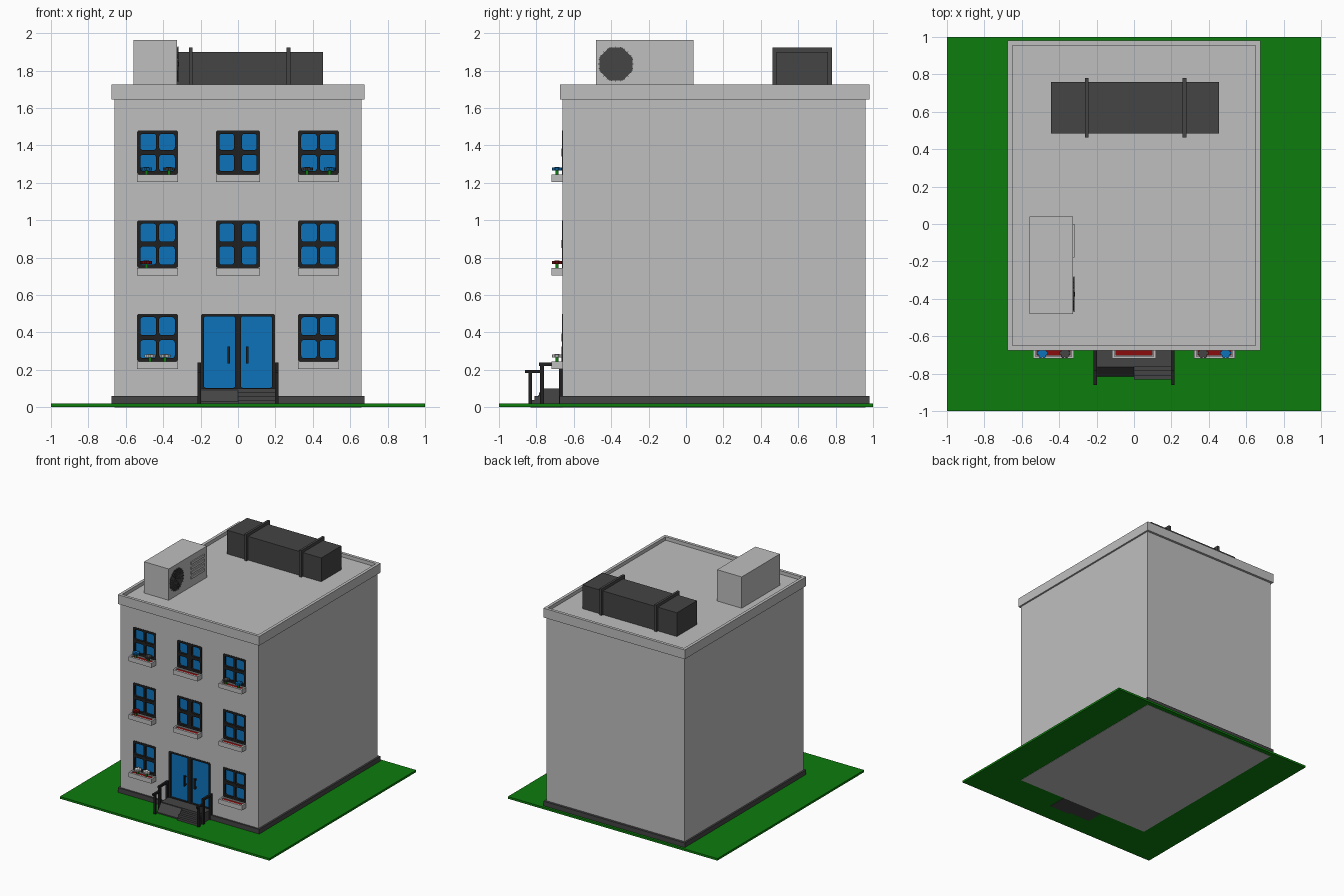
import bpy, bmesh, math
from mathutils import Matrix, Vector

cube = bpy.data.objects.get("Cube")
if cube:
    bpy.data.objects.remove(cube)


def material(name, *rgb):
    m = bpy.data.materials.new(name)
    m.use_nodes = True
    m.diffuse_color = (*rgb, 1)
    m.node_tree.nodes["Principled BSDF"].inputs["Base Color"].default_value = (*rgb, 1)
    return m


STONE = material("light stone", .52, .52, .52)
GRASS = material("grass green", .004, .205, .004)
DARK = material("dark grey", .058, .058, .058)
BLACK = material("frame black", .014, .014, .014)
BLUE = material("glass blue", .004, .17, .5)
RED = material("flower red", .26, .004, .004)
WHITE = material("flower white", .75, .75, .75)


def finish(name, mesh, mat):
    mesh.materials.clear()
    mesh.materials.append(mat)
    ob = bpy.data.objects.new(name, mesh)
    bpy.context.collection.objects.link(ob)
    return ob


def from_bmesh(name, bm, mat):
    mesh = bpy.data.meshes.new(name)
    bm.to_mesh(mesh)
    bm.free()
    return finish(name, mesh, mat)


def add_box(bm, x0, x1, y0, y1, z0, z1):
    size = Matrix.Diagonal((x1 - x0, y1 - y0, z1 - z0, 1))
    mid = Matrix.Translation(((x0 + x1) / 2, (y0 + y1) / 2, (z0 + z1) / 2))
    bmesh.ops.create_cube(bm, size=1, matrix=mid @ size)


def boxes(name, mat, *items):
    bm = bmesh.new()
    for item in items:
        add_box(bm, *item)
    return from_bmesh(name, bm, mat)


def add_disc(bm, centre, radius, depth, sides, axis="Z", turn=0):
    face = {"X": Matrix.Rotation(math.pi / 2, 4, "Y"),
            "Y": Matrix.Rotation(math.pi / 2, 4, "X"), "Z": Matrix()}[axis]
    bmesh.ops.create_cone(bm, cap_ends=True, segments=sides, radius1=radius, radius2=radius,
                          depth=depth, matrix=Matrix.Translation(centre) @ face
                          @ Matrix.Rotation(turn, 4, "Z"))


def rounded(x0, x1, z0, z1, r):
    pts = []
    for i, (cx, cz) in enumerate([(x1 - r, z1 - r), (x0 + r, z1 - r),
                                  (x0 + r, z0 + r), (x1 - r, z0 + r)]):
        for k in range(4):
            a = math.pi / 2 * (i + k / 3)
            pts.append((cx + r * math.cos(a), cz + r * math.sin(a)))
    return pts


def panel(name, mat, loops, y0, y1):
    """Upright plate from nested outlines; inner outlines become openings."""
    curve = bpy.data.curves.new(name, "CURVE")
    curve.dimensions = "2D"
    curve.fill_mode = "BOTH"
    curve.extrude = (y1 - y0) / 2
    for pts in loops:
        s = curve.splines.new("POLY")
        s.points.add(len(pts) - 1)
        for p, (x, z) in zip(s.points, pts):
            p.co = (x, z, 0, 1)
        s.use_cyclic_u = True
    temp = bpy.data.objects.new(name + " outline", curve)
    mesh = bpy.data.meshes.new_from_object(temp)
    bpy.data.objects.remove(temp)
    bpy.data.curves.remove(curve)
    mesh.transform(Matrix.Translation((0, (y0 + y1) / 2, 0)) @ Matrix.Rotation(math.pi / 2, 4, "X"))
    bm = bmesh.new()
    bm.from_mesh(mesh)
    bmesh.ops.remove_doubles(bm, verts=bm.verts, dist=1e-5)
    bmesh.ops.recalc_face_normals(bm, faces=bm.faces)
    bm.to_mesh(mesh)
    bm.free()
    return finish(name, mesh, mat)


FRONT, RECESS = -.66, -.63

# Lawn, walls and plinth
boxes("lawn", GRASS, (-1, 1, -1, 1, .002, .02))
walls = boxes("walls", STONE, (-.66, .66, FRONT, .96, 0, 1.67))
boxes("plinth", DARK, (-.675, -.2, -.675, -.65, .01, .06), (.2, .675, -.675, -.65, .01, .06),
      (-.675, .675, .95, .98, .01, .06),
      (-.675, -.65, -.675, .98, .01, .06), (.65, .675, -.675, .98, .01, .06))

# Cornice with sunken roof
bm = bmesh.new()
add_box(bm, -.675, .675, -.675, .98, 1.645, 1.725)
bm.faces.ensure_lookup_table()
top = max(bm.faces, key=lambda f: f.calc_center_median().z)
bmesh.ops.inset_region(bm, faces=[top], thickness=.036)
sunk = bmesh.ops.extrude_face_region(bm, geom=[top])
bmesh.ops.translate(bm, vec=(0, 0, -.03), verts=[v for v in sunk["geom"] if isinstance(v, bmesh.types.BMVert)])
if top.is_valid:
    bmesh.ops.delete(bm, geom=[top], context="FACES")
bmesh.ops.recalc_face_normals(bm, faces=bm.faces)
from_bmesh("cornice_and_roof", bm, STONE)

# Windows and planters
columns = [("right", -.43, .11, .016), ("middle", 0, .118, .042), ("left", .43, .11, .016)]
floors = [("ground", .245, .5), ("second", .745, 1), ("third", 1.245, 1.48)]
openings = []
for floor, z0, z1 in floors:
    for side, x, half, bar in columns:
        if (floor, side) == ("ground", "middle"):
            continue
        tag = f"{floor}_{side}"
        outer = rounded(x - half, x + half, z0, z1, .012)
        openings.append(outer)
        zm = (z0 + z1) / 2
        edge = half - .018
        panes = [rounded(a, b, c, d, .014)
                 for a, b in ((x - edge, x - bar / 2), (x + bar / 2, x + edge))
                 for c, d in ((z0 + .018, zm - .013), (zm + .013, z1 - .018))]
        panel("window_frame_" + tag, BLACK, [outer] + panes, FRONT - .003, RECESS)
        boxes("window_glass_" + tag, BLUE, (x - edge, x + edge, -.645, RECESS, z0 + .018, z1 - .018))
        if side != "middle":
            bm = bmesh.new()
            add_disc(bm, (x, FRONT - .002, zm), .022, .006, 4, "Y")
            from_bmesh("window_boss_" + tag, bm, BLACK)
        # open box with bedding flowers
        b, t = z0 - .04, z0
        boxes("planter_" + tag, STONE, (x - half, x + half, -.72, FRONT, b, b + .015),
              (x - half, x + half, -.72, -.708, b, t), (x - half, x + half, -.672, FRONT, b, t),
              (x - half, x - half + .014, -.72, FRONT, b, t),
              (x + half - .014, x + half, -.72, FRONT, b, t))
        boxes("planter_blooms_" + tag, RED,
              (x - half + .02, x + half - .02, -.703, -.677, b + .01, t - .004))

# Standing flowers
flowers = [(-.49, 1.245, BLUE), (-.37, 1.245, DARK), (.37, 1.245, DARK), (.49, 1.245, BLUE),
           (-.49, .745, RED), (-.47, .245, WHITE), (-.39, .245, WHITE)]
for i, (x, z, mat) in enumerate(flowers):
    boxes(f"flower_stem_{i}", GRASS, (x - .008, x + .008, -.698, -.682, z - .025, z + .022))
    bm = bmesh.new()
    add_disc(bm, (x, -.69, z + .03), .014, .02, 8)
    for k in range(6):
        a = k * math.pi / 3
        add_disc(bm, (x + .019 * math.cos(a), -.69 + .019 * math.sin(a), z + .03), .011, .016, 8)
    from_bmesh(f"flower_head_{i}", bm, mat)

# Double door
door = rounded(-.198, .198, .08, .5, .012)
openings.append(door)
leaves = [rounded(a, b, .104, .485, .01) for a, b in ((-.182, -.016), (.016, .182))]
panel("door_frame", BLACK, [door] + leaves, FRONT - .003, RECESS)
boxes("door_leaves", BLUE, (-.185, .185, -.645, RECESS, .1, .49))
for name, s in (("right", -1), ("left", 1)):
    x0, x1 = sorted((s * .042, s * .056))
    boxes("door_handle_" + name, BLACK, (x0, x1, -.666, -.656, .235, .325),
          (x0, x1, -.66, -.64, .24, .252), (x0, x1, -.66, -.64, .308, .32))

# Recess the openings into the wall
cutter = panel("opening_cutter", STONE, openings, FRONT - .05, RECESS)
cutter.hide_render = True
cut = walls.modifiers.new("openings", "BOOLEAN")
cut.operation = "DIFFERENCE"
cut.solver = "EXACT"
cut.object = cutter
bpy.context.view_layer.update()
walls.data = bpy.data.meshes.new_from_object(walls.evaluated_get(bpy.context.evaluated_depsgraph_get()))
walls.modifiers.clear()
bpy.data.objects.remove(cutter)

# Landing, steps on one half and a ramp on the other
boxes("landing", DARK, (-.2, .2, -.765, FRONT, 0, .1))
boxes("steps", DARK, *[(0, .2, -.765 - .022 * (i + 1), -.76, 0, .08 - .02 * i) for i in range(3)])
bm = bmesh.new()
side = [bm.verts.new((-.2, y, z)) for y, z in ((-.76, 0), (-.76, .1), (-.815, .03), (-.815, 0))]
ramp = bmesh.ops.extrude_face_region(bm, geom=[bm.faces.new(side)])
bmesh.ops.translate(bm, vec=(.2, 0, 0), verts=[v for v in ramp["geom"] if isinstance(v, bmesh.types.BMVert)])
bmesh.ops.recalc_face_normals(bm, faces=bm.faces)
from_bmesh("ramp", bm, DARK)

# Handrails
for name, x in (("right", -.208), ("left", .208)):
    a, b = x - .009, x + .009
    boxes("handrail_" + name, BLACK, (a, b, -.785, FRONT, .222, .24), (a, b, -.68, FRONT, .02, .23),
          (a, b, -.78, -.76, .02, .23), (a, b, -.86, -.77, .184, .2), (a, b, -.842, -.824, .02, .19))

# Rooftop duct with straps
boxes("roof_duct", DARK, (-.445, .455, .485, .76, 1.69, 1.9))
for i, x in enumerate((-.253, .27)):
    boxes(f"duct_strap_{i}", DARK, (x - .01, x + .01, .463, .78, 1.69, 1.925))

# Air conditioner with fan and vents
boxes("air_conditioner", STONE, (-.56, -.325, -.48, .04, 1.69, 1.965))
bm = bmesh.new()
hub = Vector((-.325, -.375, 1.835))
add_disc(bm, hub, .095, .008, 8, "X", math.pi / 8)
add_disc(bm, hub, .012, .02, 8, "X")
for k in range(24):
    spin = Matrix.Translation(hub) @ Matrix.Rotation(k * math.pi / 12, 4, "X")
    bar = Matrix.Translation((.004, .055, 0)) @ Matrix.Diagonal((.006, .08, .004, 1))
    bmesh.ops.create_cube(bm, size=1, matrix=spin @ bar)
from_bmesh("fan_grille", bm, DARK)
boxes("vents", STONE, *[(-.33, -.318, -.18, 0, z - .011, z + .011)
                        for z in (1.775, 1.817, 1.858, 1.9)])
